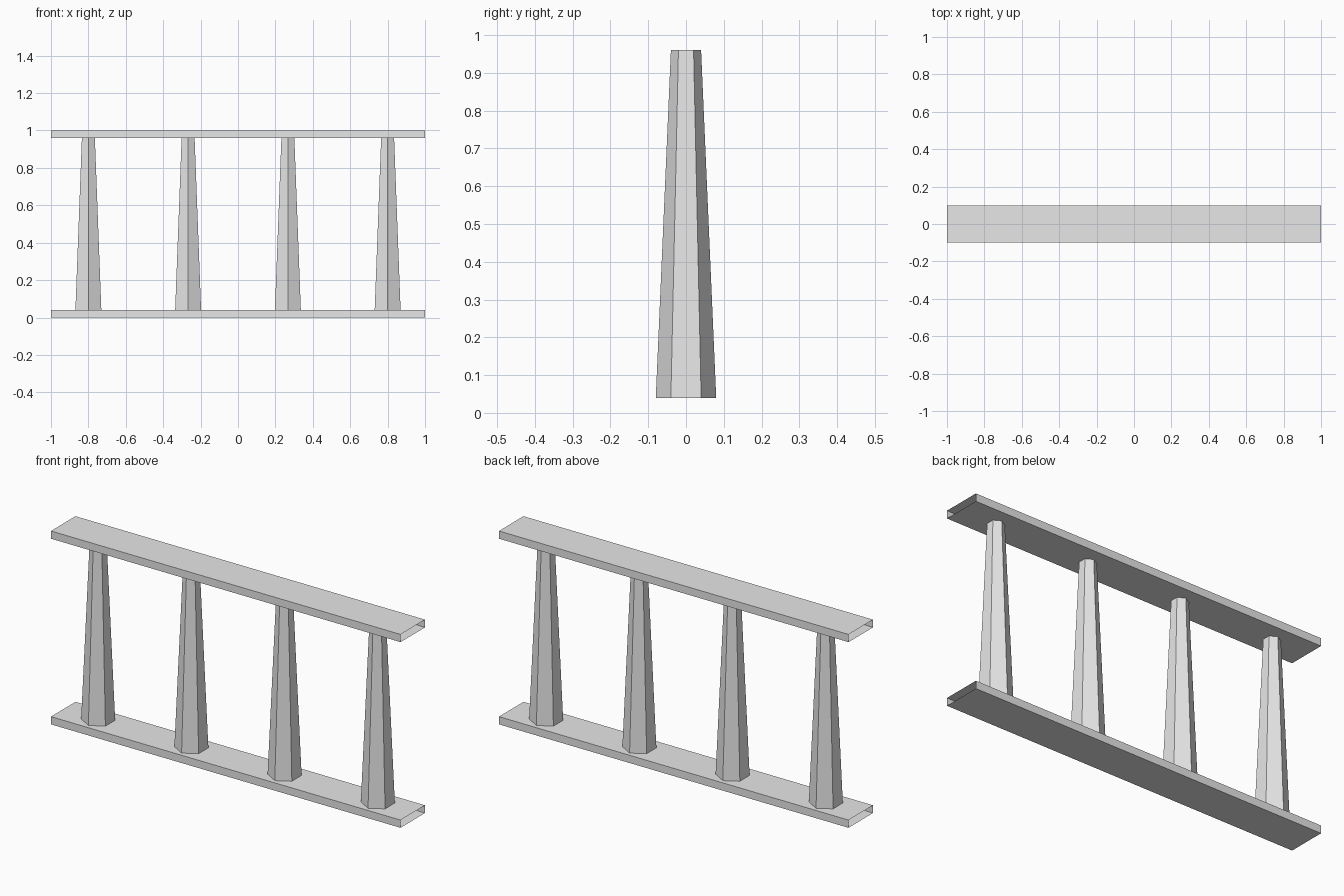
import bpy
import bmesh
from math import pi
from mathutils import Matrix

cube = bpy.data.objects.get("Cube")
if cube:
    bpy.data.objects.remove(cube, do_unlink=True)

# Single plain grey
grey = bpy.data.materials.new("light_grey")
grey.use_nodes = True
COLOUR = (0.8, 0.8, 0.8, 1)
grey.diffuse_color = COLOUR
grey.node_tree.nodes["Principled BSDF"].inputs["Base Color"].default_value = COLOUR

LENGTH, DEPTH, THICK, HEIGHT = 2.0, 0.2, 0.04, 1.0


def add_object(name, bm, location):
    mesh = bpy.data.meshes.new(name)
    bm.to_mesh(mesh)
    bm.free()
    mesh.materials.append(grey)
    obj = bpy.data.objects.new(name, mesh)
    obj.location = location
    bpy.context.collection.objects.link(obj)


def add_rail(name, z):
    """Flat hollow rail, open at both ends."""
    bm = bmesh.new()
    bmesh.ops.create_cube(bm, size=1)
    bmesh.ops.scale(bm, vec=(LENGTH, DEPTH, THICK), verts=bm.verts)
    bm.normal_update()
    ends = [f for f in bm.faces if abs(f.normal.x) > 0.9]
    bmesh.ops.delete(bm, geom=ends, context='FACES_ONLY')
    add_object(name, bm, (0, 0, z))


def add_post(name, x):
    """Tapered six-sided post with a corner towards the front."""
    bm = bmesh.new()
    bmesh.ops.create_cone(bm, cap_ends=False, segments=6, radius1=0.08,
                          radius2=0.04, depth=HEIGHT - 2 * THICK)
    # Put a corner on the y axis
    if max(v.co.y for v in bm.verts) < 0.079:
        bmesh.ops.rotate(bm, verts=bm.verts, matrix=Matrix.Rotation(pi / 6, 3, 'Z'))
    add_object(name, bm, (x, 0, HEIGHT / 2))


add_rail("bottom_rail", THICK / 2)
add_rail("top_rail", HEIGHT - THICK / 2)

# Four evenly spaced posts
for i in range(4):
    add_post(f"post_{i + 1}", -0.8 + i * 1.6 / 3)
